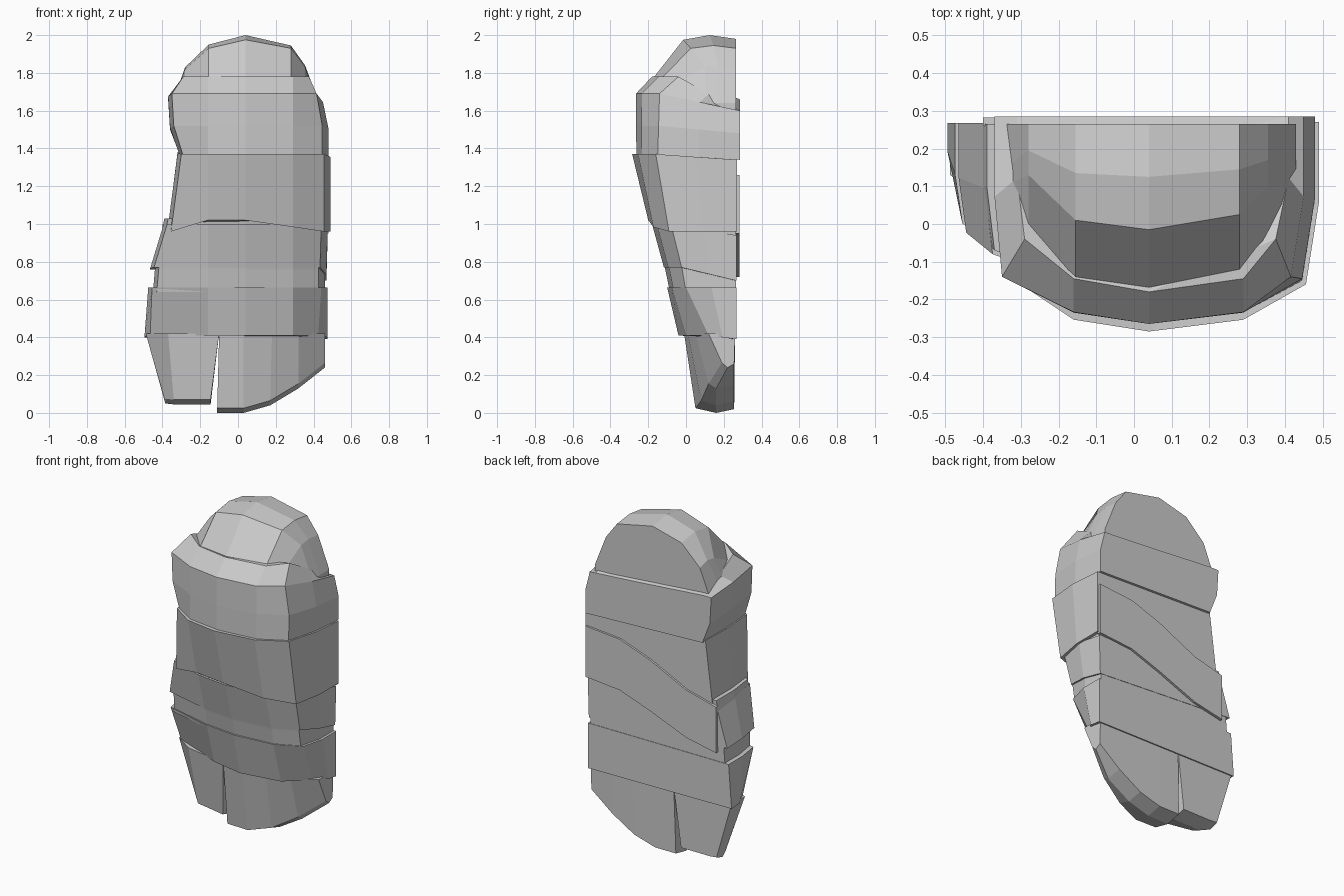
import bpy, bmesh


def loft(name, rings):
    """Skin closed rings of equal length and cap both ends."""
    bm = bmesh.new()
    vs = [[bm.verts.new(p) for p in r] for r in rings]
    n = len(rings[0])
    for a, b in zip(vs, vs[1:]):
        for i in range(n):
            j = (i + 1) % n
            bm.faces.new((a[i], a[j], b[j], b[i]))
    bm.faces.new(vs[0])
    bm.faces.new(vs[-1])
    bmesh.ops.triangulate(bm, faces=[f for f in bm.faces if len(f.verts) > 4])
    bmesh.ops.recalc_face_normals(bm, faces=bm.faces)
    me = bpy.data.meshes.new(name)
    bm.to_mesh(me)
    bm.free()
    ob = bpy.data.objects.new(name, me)
    bpy.context.collection.objects.link(ob)
    return ob


def ring(xl, xr, yc, ys, zl, zf, zr, yb=0.27, arch=0.0, inset=0.02):
    """Flat-backed faceted section: yc front centre, ys side corners,
    zl / zf / zr heights at back left, front and back right."""
    q = yc + 0.25 * (ys - yc)
    m = (ys + yb) / 2
    return [(xl, yb, zl), (xl, m, (zl + zf) / 2), (xl + inset, ys, zf),
            (-0.16, q, zf + arch), (0.04, yc, zf + arch), (0.29, q, zf + arch * 0.4),
            (xr - inset * 1.7, ys, zf), (xr, m, (zr + zf) / 2), (xr, yb, zr)]


# wrapped bands, each a tapered loft
loft("hood_collar", [
    ring(-0.31, 0.48, -0.262, -0.15, 1.37, 1.36, 1.34, 0.285),
    ring(-0.36, 0.48, -0.265, -0.145, 1.50, 1.52, 1.48, 0.285),
    ring(-0.37, 0.45, -0.265, -0.14, 1.66, 1.69, 1.60, 0.285),
    ring(-0.31, 0.41, -0.18, -0.04, 1.66, 1.78, 1.60, 0.285)])
loft("chest_wrap", [
    ring(-0.375, 0.49, -0.20, -0.09, 0.95, 0.96, 0.96, arch=0.06),
    ring(-0.32, 0.49, -0.285, -0.16, 1.38, 1.37, 1.34)])
loft("waist_body", [
    ring(-0.45, 0.46, -0.085, 0.0, 0.64, 0.64, 0.64, 0.265),
    ring(-0.44, 0.46, -0.11, -0.02, 0.76, 0.76, 0.76, 0.265),
    ring(-0.39, 0.47, -0.175, -0.07, 1.03, 1.03, 1.03, 0.265)])
loft("waist_wrap", [
    ring(-0.465, 0.468, -0.117, -0.023, 0.76, 0.77, 0.70, 0.268),
    ring(-0.395, 0.475, -0.18, -0.08, 0.99, 1.0, 0.94, 0.268)])
loft("shin_wrap", [
    ring(-0.495, 0.475, -0.04, 0.12, 0.40, 0.41, 0.39, 0.268, inset=0.03),
    ring(-0.475, 0.475, -0.10, 0.0, 0.665, 0.665, 0.665, 0.268)])

# diagonal strip across the flat back
loft("back_strip", [
    [(x, 0.26, z0), (x, 0.282, z0), (x, 0.282, z1), (x, 0.26, z1)]
    for x, z0, z1 in [(-0.40, 0.72, 1.0), (-0.2, 0.76, 1.05),
                      (0.05, 0.86, 1.17), (0.25, 0.93, 1.24), (0.48, 0.95, 1.26)]])

# head dome, skinned from side to side: x then (y, z) pairs over the top
dome = [
    (-0.34, (.265, 1.66), (.15, 1.66), (.10, 1.66), (.05, 1.66)),
    (-0.28, (.265, 1.81), (.195, 1.83), (.13, 1.82), (-.02, 1.75)),
    (-0.155, (.265, 1.93), (.135, 1.95), (.01, 1.93), (-.14, 1.78)),
    (0.04, (.265, 1.98), (.125, 2.0), (-.015, 1.975), (-.168, 1.78)),
    (0.28, (.265, 1.93), (.145, 1.945), (.025, 1.93), (-.12, 1.78)),
    (0.355, (.265, 1.83), (.17, 1.84), (.10, 1.83), (-.06, 1.74)),
    (0.43, (.265, 1.64), (.17, 1.64), (.10, 1.64), (.0, 1.62))]
loft("head_dome", [[(x, y, z) for y, z in p] + [(x, p[3][0], 1.5), (x, .265, 1.5)]
                   for x, *p in dome])


def foot(name, cols):
    """Columns: top x, bottom x, front y at top, front y at bottom, bottom z."""
    loft(name, [[(xt, 0.26, 0.42), (xt, yt, 0.42), (xb, yb, zb + 0.025),
                 (xb, max(0.16, yb + 0.03), zb), (xb, 0.255, zb + 0.02)]
                for xt, xb, yt, yb, zb in cols])


# foot flaps separated by a narrow slit
foot("left_foot_flap", [(-0.488, -0.385, .13, .17, .05), (-0.37, -0.34, .05, .10, .045),
                        (-0.10, -0.145, .0, .06, .045)])
foot("right_foot_flap", [(-0.10, -0.11, .0, .055, .0), (0.03, 0.03, -.01, .05, .0),
                         (0.18, 0.17, .01, .08, .04), (0.32, 0.32, .05, .12, .13),
                         (0.46, 0.46, .12, .19, .24)])
